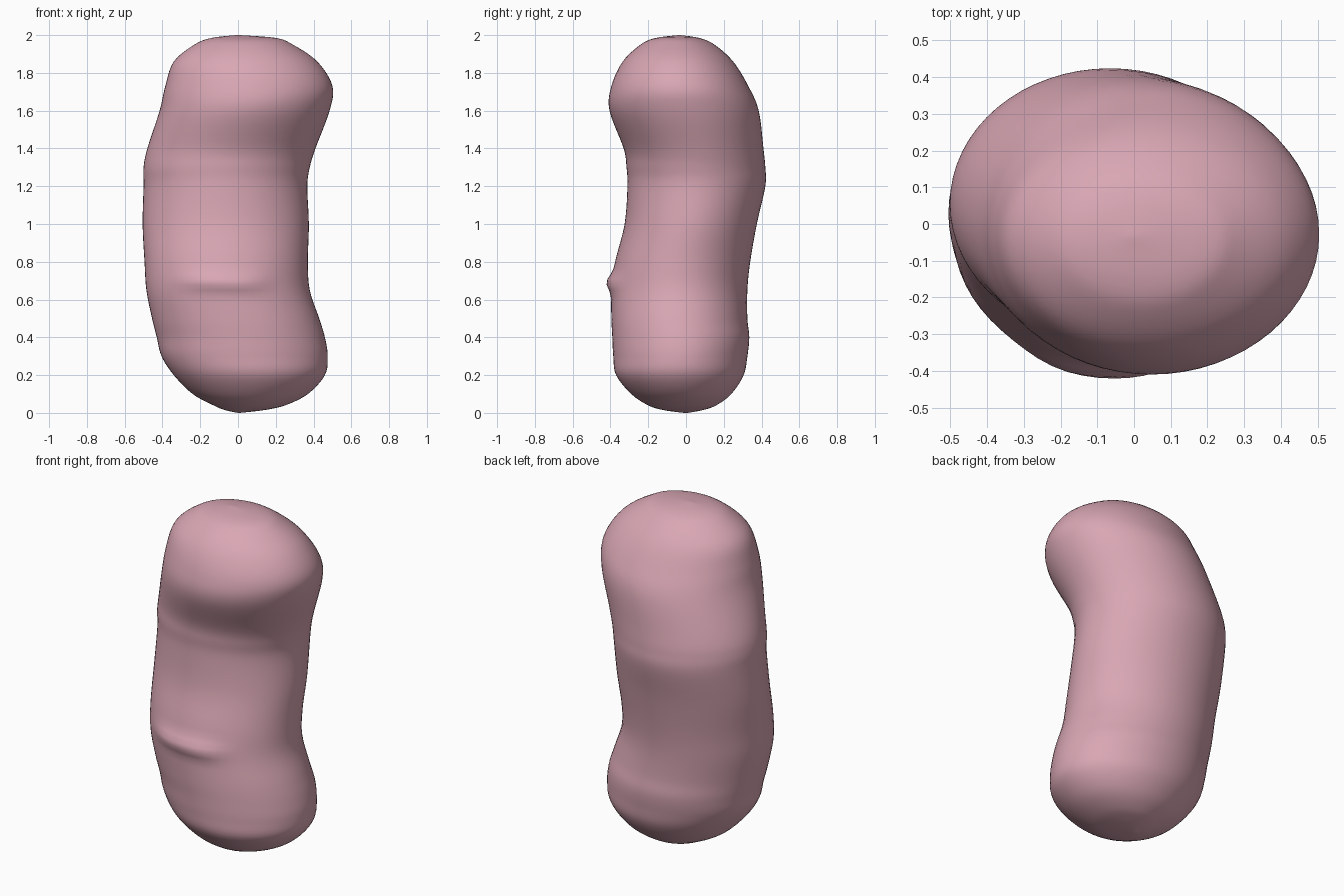
import bpy, bmesh, math

if "Cube" in bpy.data.objects:
    bpy.data.objects.remove(bpy.data.objects["Cube"])

# Outline read at several heights: z, left x, right x, front y, back y
OUTLINE = [
    (0.00, 0.00, 0.01, -0.01, 0.01),
    (0.015, -0.07, 0.14, -0.12, 0.09),
    (0.04, -0.13, 0.25, -0.20, 0.16),
    (0.10, -0.24, 0.37, -0.29, 0.24),
    (0.20, -0.34, 0.46, -0.37, 0.305),
    (0.30, -0.405, 0.475, -0.385, 0.325),
    (0.40, -0.43, 0.46, -0.39, 0.335),
    (0.50, -0.455, 0.43, -0.395, 0.325),
    (0.65, -0.485, 0.38, -0.395, 0.325),
    (0.80, -0.495, 0.37, -0.375, 0.34),
    (1.00, -0.505, 0.375, -0.325, 0.375),
    (1.20, -0.50, 0.367, -0.31, 0.42),
    (1.30, -0.50, 0.38, -0.315, 0.42),
    (1.40, -0.48, 0.41, -0.33, 0.41),
    (1.60, -0.415, 0.485, -0.405, 0.385),
    (1.73, -0.385, 0.50, -0.395, 0.33),
    (1.86, -0.34, 0.42, -0.335, 0.25),
    (1.95, -0.23, 0.29, -0.24, 0.15),
    (1.985, -0.14, 0.20, -0.16, 0.07),
    (2.00, -0.01, 0.01, -0.04, -0.03),
]
SIDES, STEPS = 64, 5


def catmull(p0, p1, p2, p3, t):
    return [0.5 * (2 * b + (c - a) * t + (2 * a - 5 * b + 4 * c - d) * t * t
                   + (3 * b - a - 3 * c + d) * t ** 3)
            for a, b, c, d in zip(p0, p1, p2, p3)]


def front_ridge(x, y, z):
    # low fold running across the front, below the middle
    if y > 0:
        return 0.0
    line = 0.69 - 0.03 * x
    fade = math.exp(-((x + 0.08) / 0.22) ** 4)
    return 0.03 * fade * math.exp(-((z - line) / 0.045) ** 2)


# Smooth rings through the outline
rows = []
n = len(OUTLINE)
for i in range(n - 1):
    p = [OUTLINE[min(max(i + k, 0), n - 1)] for k in (-1, 0, 1, 2)]
    rows += [catmull(*p, s / STEPS) for s in range(STEPS)]
rows.append(OUTLINE[-1])

bm = bmesh.new()
rings = []
for z, left, right, front, back in rows:
    z = min(max(z, 0.0), 2.0)
    ring = []
    for k in range(SIDES):
        a = 2 * math.pi * k / SIDES
        x = (left + right) / 2 + (right - left) / 2 * math.cos(a)
        y = (front + back) / 2 + (back - front) / 2 * math.sin(a)
        ring.append(bm.verts.new((x, y - front_ridge(x, y, z), z)))
    rings.append(ring)
for lo, hi in zip(rings, rings[1:]):
    for k in range(SIDES):
        j = (k + 1) % SIDES
        bm.faces.new((lo[k], lo[j], hi[j], hi[k]))
bm.faces.new(rings[0][::-1])
bm.faces.new(rings[-1])
bmesh.ops.recalc_face_normals(bm, faces=bm.faces)
for f in bm.faces:
    f.smooth = True

mesh = bpy.data.meshes.new("bean_body")
bm.to_mesh(mesh)
bm.free()
body = bpy.data.objects.new("bean_body", mesh)
bpy.context.collection.objects.link(body)

pink = bpy.data.materials.new("dusty pink")
pink.diffuse_color = (0.69, 0.385, 0.455, 1)
pink.use_nodes = True
pink.node_tree.nodes["Principled BSDF"].inputs["Base Color"].default_value = pink.diffuse_color
mesh.materials.append(pink)
